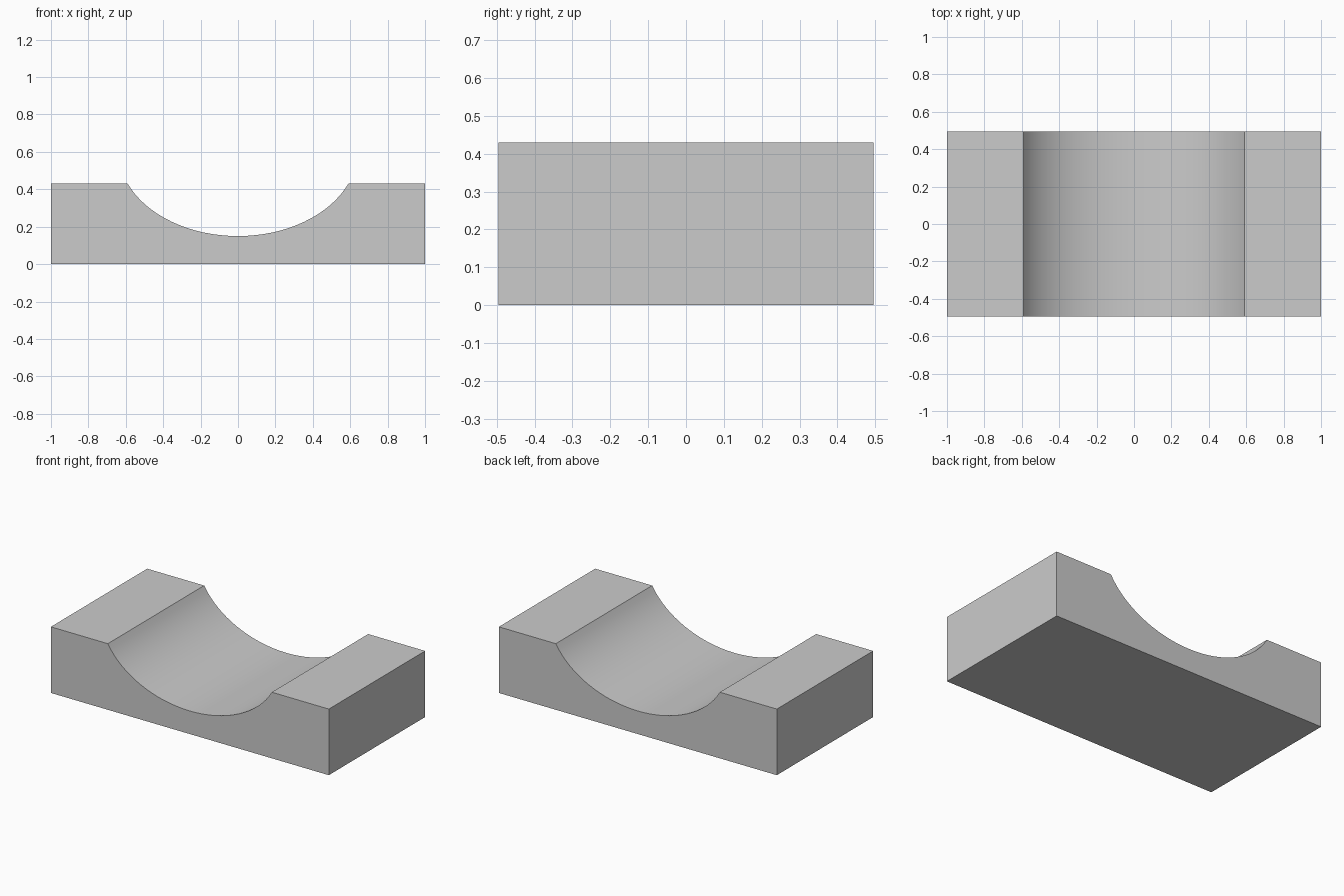
import bpy, bmesh
from math import sin, cos, asin, radians

if "Cube" in bpy.data.objects:
    bpy.data.objects.remove(bpy.data.objects["Cube"])

HALF_X, HALF_Y, HEIGHT = 1.0, 0.495, 0.43
EDGE, FLOOR, RADIUS = 0.59, 0.15, 0.64
STEPS = 32

# Elliptical trough, passing through both rims and the low point
limit = asin(EDGE / RADIUS)
rise = (HEIGHT - FLOOR) / (1 - cos(limit))
trough = []
for i in range(STEPS + 1):
    a = limit * (1 - 2 * i / STEPS)
    trough.append((RADIUS * sin(a), FLOOR + rise * (1 - cos(a))))

# Front outline of the block
outline = [(-HALF_X, 0), (HALF_X, 0), (HALF_X, HEIGHT)] + trough + [(-HALF_X, HEIGHT)]

# Extrude the outline from front to back
bm = bmesh.new()
face = bm.faces.new([bm.verts.new((x, -HALF_Y, z)) for x, z in outline])
ext = bmesh.ops.extrude_face_region(bm, geom=[face], use_keep_orig=True)
verts = [g for g in ext["geom"] if isinstance(g, bmesh.types.BMVert)]
bmesh.ops.translate(bm, verts=verts, vec=(0, 2 * HALF_Y, 0))
bmesh.ops.recalc_face_normals(bm, faces=bm.faces)
mesh = bpy.data.meshes.new("cradle_block")
bm.to_mesh(mesh)
bm.free()
block = bpy.data.objects.new("cradle_block", mesh)
bpy.context.collection.objects.link(block)

# Smooth trough, sharp block edges
bpy.context.view_layer.objects.active = block
block.select_set(True)
bpy.ops.object.shade_smooth_by_angle(angle=radians(30))
